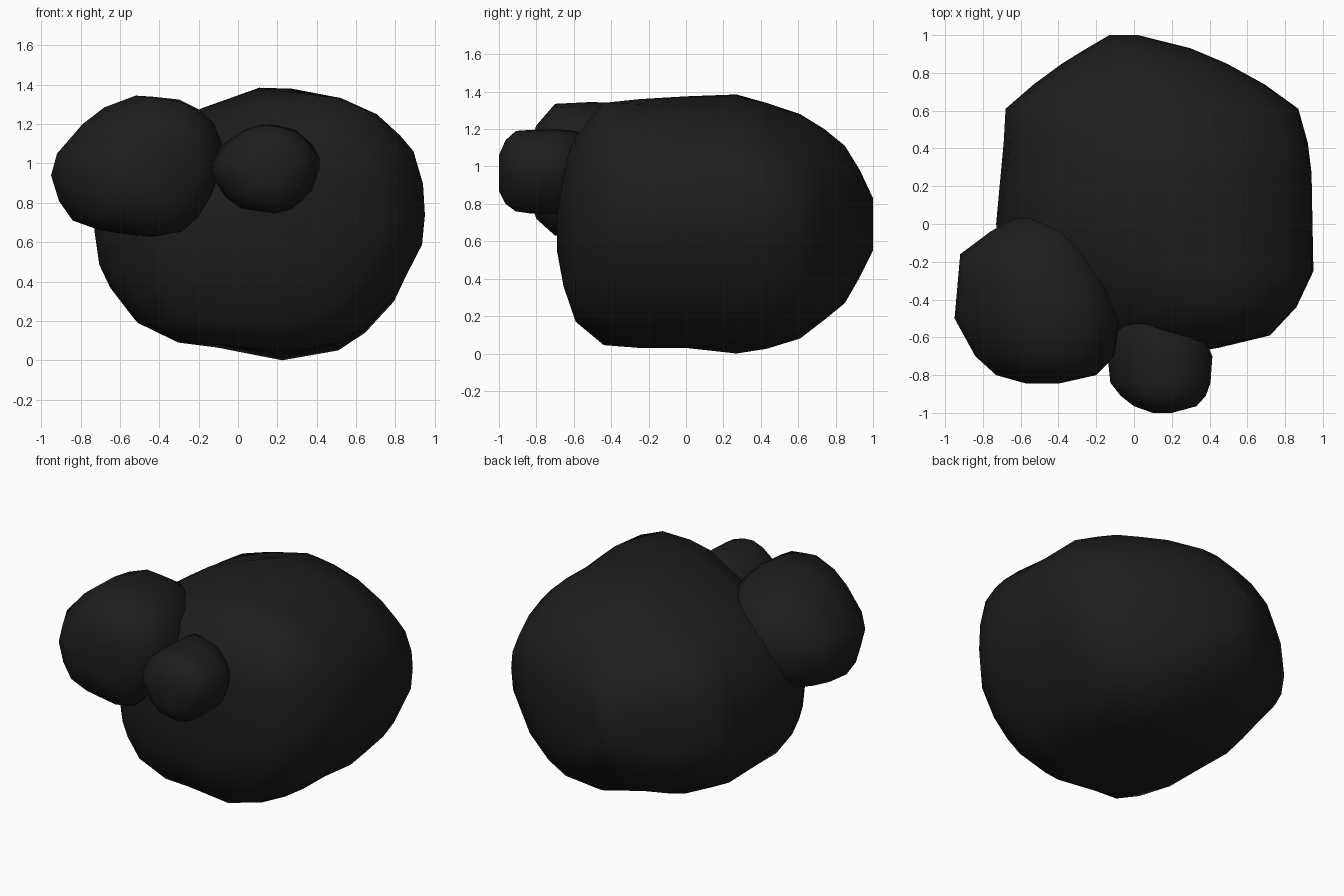
import bpy, bmesh

mat = bpy.data.materials.new("charcoal black")
mat.diffuse_color = (0.012, 0.012, 0.012, 1)


def lump(name, outline, stations):
    """Loft the front outline along y.
    Station = y, x min, x max, z min, z max, optional top tilt and bottom tilt."""
    xs = [p[0] for p in outline]
    zs = [p[1] for p in outline]
    x0, x1, z0, z1 = min(xs), max(xs), min(zs), max(zs)
    unit = [((x - x0) / (x1 - x0), (z - z0) / (z1 - z0)) for x, z in outline]
    bm = bmesh.new()
    rings = []
    for y, a, b, c, d, *tilt in stations:
        top, low = tilt or (0, 0)
        vs = [v + 2 * (u - .5) * (top * max(0, v - .5) - low * max(0, .5 - v)) for u, v in unit]
        lo, hi = min(vs), max(vs)
        rings.append([bm.verts.new((a + u * (b - a), y, c + (v - lo) / (hi - lo) * (d - c)))
                      for (u, _), v in zip(unit, vs)])
    n = len(unit)
    for r, s in zip(rings, rings[1:]):
        for i in range(n):
            j = (i + 1) % n
            bm.faces.new((r[i], r[j], s[j], s[i]))
    caps = [bm.faces.new(rings[0]), bm.faces.new(rings[-1])]
    bmesh.ops.poke(bm, faces=caps)
    bmesh.ops.recalc_face_normals(bm, faces=bm.faces)
    for f in bm.faces:
        f.smooth = True
    me = bpy.data.meshes.new(name)
    bm.to_mesh(me)
    bm.free()
    me.materials.append(mat)
    ob = bpy.data.objects.new(name, me)
    bpy.context.collection.objects.link(ob)
    return ob


# Large lump: upper left is full at the back and slopes away at the front
lump("large_lump",
     [(.10, 1.385), (.27, 1.38), (.51, 1.335), (.70, 1.24), (.82, 1.13), (.89, 1.05),
      (.94, .89), (.95, .74), (.935, .58), (.80, .30), (.65, .14), (.51, .05), (.22, 0),
      (-.12, .065), (-.32, .09), (-.53, .19), (-.65, .35), (-.705, .47), (-.73, .65),
      (-.70, .88), (-.60, 1.07), (-.42, 1.19), (-.20, 1.28)],
     [(1.0, -.13, .02, .55, .83), (.93, -.25, .30, .41, .98, -.1, 0),
      (.85, -.38, .49, .27, 1.11, -.13, .08), (.74, -.53, .69, .18, 1.20, -.14, .1),
      (.61, -.68, .87, .08, 1.28, -.14, .1), (.43, -.69, .92, .025, 1.34, -.04, .03),
      (.27, -.705, .94, 0, 1.385), (0, -.73, .945, .03, 1.375),
      (-.25, -.69, .95, .03, 1.36, .1, -.06), (-.44, -.58, .86, .045, 1.34, .27, -.12),
      (-.59, -.46, .72, .17, 1.16, .33, -.15), (-.655, -.36, .45, .36, 1.03, .3, -.1),
      (-.69, -.22, .25, .55, .88, .2, 0)])

# Medium lump on the upper left
lump("medium_lump",
     [(-.52, 1.345), (-.44, 1.34), (-.30, 1.325), (-.20, 1.275), (-.12, 1.20), (-.08, 1.09),
      (-.07, .96), (-.12, .83), (-.20, .72), (-.29, .65), (-.45, .625), (-.70, .66),
      (-.84, .71), (-.91, .81), (-.95, .94), (-.92, 1.05), (-.79, 1.20), (-.68, 1.285)],
     [(-.845, -.57, -.40, .85, 1.10), (-.80, -.73, -.20, .72, 1.22),
      (-.70, -.84, -.10, .63, 1.335), (-.50, -.95, -.07, .625, 1.345),
      (-.33, -.935, -.11, .64, 1.335), (-.16, -.92, -.19, .69, 1.29),
      (-.04, -.76, -.29, .77, 1.21), (.05, -.60, -.50, .90, 1.07)])

# Small lump on the front
lump("small_lump",
     [(.12, 1.20), (.20, 1.195), (.29, 1.17), (.37, 1.10), (.41, 1.03), (.41, .97),
      (.37, .86), (.28, .77), (.19, .745), (.02, .77), (-.06, .83), (-.135, .95),
      (-.13, 1.0), (-.07, 1.10), (.03, 1.17)],
     [(-1.0, .10, .20, .87, 1.06), (-.965, 0, .33, .80, 1.14), (-.91, -.07, .38, .76, 1.19),
      (-.84, -.125, .405, .75, 1.195), (-.70, -.14, .415, .745, 1.20),
      (-.60, -.12, .37, .77, 1.19), (-.54, -.08, .22, .83, 1.17), (-.50, 0, .10, .92, 1.12)])
